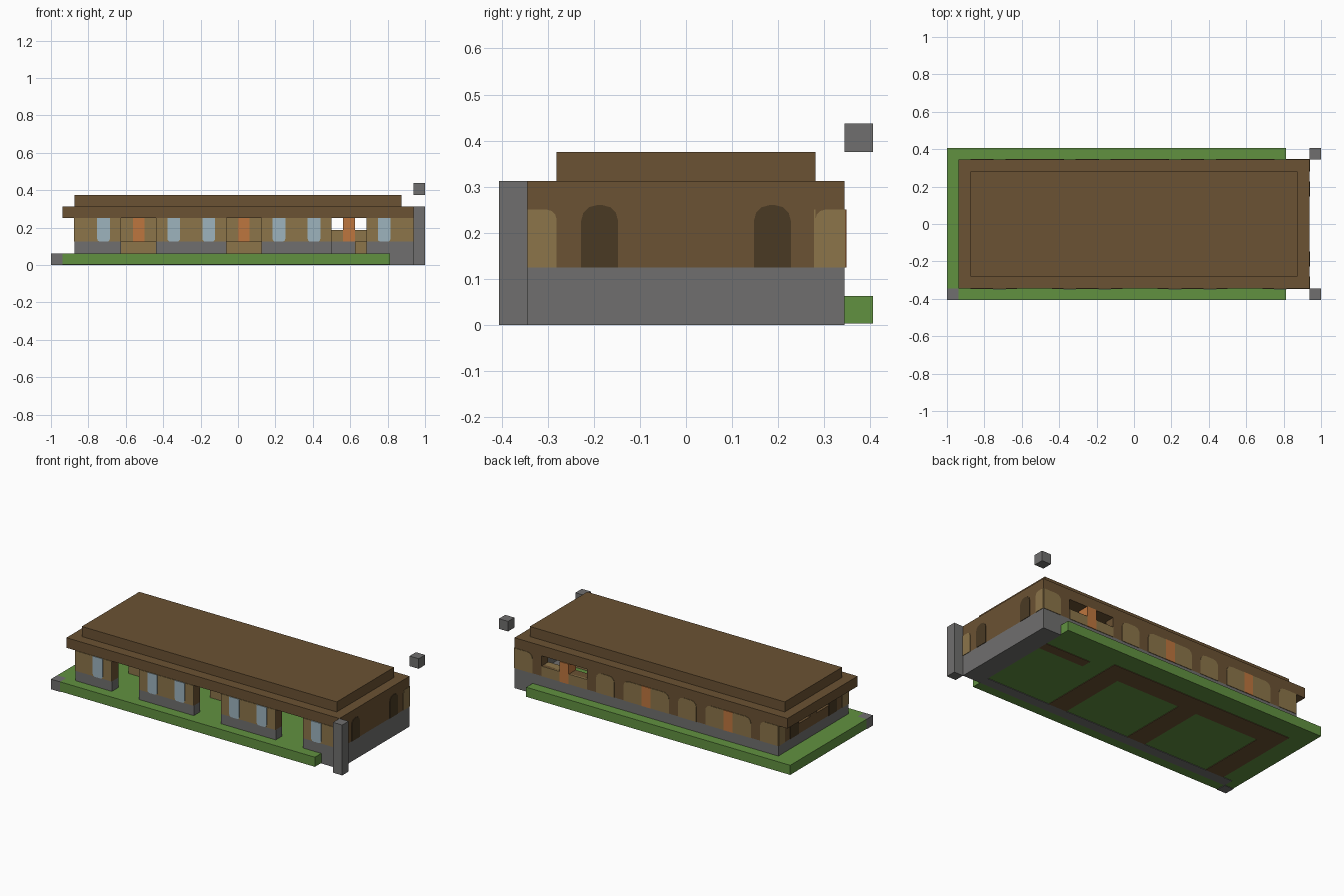
import bpy, bmesh, math

if "Cube" in bpy.data.objects:
    bpy.data.objects.remove(bpy.data.objects["Cube"], do_unlink=True)

V = 0.0625          # block size
LIFT = 0.003        # how far thin details stand proud


def material(name, rgb):
    lin = [((c / 255 + 0.055) / 1.055) ** 2.4 for c in rgb] + [1]
    m = bpy.data.materials.new(name)
    m.use_nodes = True
    m.diffuse_color = lin
    m.node_tree.nodes["Principled BSDF"].inputs["Base Color"].default_value = lin
    return m


STONE = material("grey_stone", (112, 111, 110))
GRASS = material("grass_green", (97, 145, 64))
BROWN = material("timber_brown", (107, 82, 51))
TAN = material("plank_tan", (140, 117, 74))
DARK = material("dark_opening", (74, 58, 36))
ORANGE = material("door_orange", (190, 118, 62))
GLASS = material("window_blue", (158, 180, 190))


def X(i):
    return -1 + V * i


def Y(j):
    return -6.5 * V + V * j


def finish(name, bm, mat):
    bmesh.ops.recalc_face_normals(bm, faces=bm.faces[:])
    me = bpy.data.meshes.new(name)
    bm.to_mesh(me)
    bm.free()
    me.materials.append(mat)
    ob = bpy.data.objects.new(name, me)
    bpy.context.collection.objects.link(ob)
    return ob


def block(name, i, j, k, mat, lift=0.0):
    """Box over half-open block ranges; lift raises the underside."""
    lo = (X(i[0]), Y(j[0]), V * k[0] + lift)
    hi = (X(i[1]), Y(j[1]), V * k[1])
    bm = bmesh.new()
    bmesh.ops.create_cube(bm, size=1)
    for v in bm.verts:
        v.co = [hi[a] if v.co[a] > 0 else lo[a] for a in range(3)]
    return finish(name, bm, mat)


def arch(name, axis, c0, c1, u0, u1, z0, z1, r0, r1, mat):
    """Panel with rounded end at z1, lying between planes c0 and c1."""
    s = 1 if z1 > z0 else -1
    pts = [(u0, z0), (u1, z0)]
    for u, r, d in ((u1, r1, -1), (u0, r0, 1)):
        arc = [(u + d * r * (1 - math.cos(t)), z1 - s * r * (1 - math.sin(t)))
               for t in (0, math.pi / 6, math.pi / 3, math.pi / 2)] if r else [(u, z1)]
        pts += arc if d < 0 else arc[::-1]
    bm = bmesh.new()
    vs = [bm.verts.new((u, c0, z) if axis == "y" else (c0, u, z)) for u, z in pts]
    face = bm.faces.new(vs)
    ext = bmesh.ops.extrude_face_region(bm, geom=[face])
    for v in ext["geom"]:
        if isinstance(v, bmesh.types.BMVert):
            v.co["xyz".index(axis)] = c1
    return finish(name, bm, mat)


# Ground
block("grass_front", (1, 29), (0, 1), (0, 1), GRASS, LIFT)
block("grass_field", (0, 29), (1, 13), (0, 1), GRASS, LIFT)
block("corner_stone", (0, 1), (0, 1), (0, 1), STONE)
block("end_footing", (29, 31), (1, 12), (0, 1), STONE)


def under(name, i, j, mat):
    ob = block(name, i, j, (0, 0.1), mat)
    return ob


# Underside strips
under("front_footing", (1, 29), (1, 2), STONE)
for i in (2, 11, 20):
    under("floor_strip", (i, i + 2), (2, 9), BROWN)
under("back_floor_strip", (2, 22), (9, 11), BROWN)
under("side_floor_strip", (24, 29), (9, 10), BROWN)

# Front wall in four pieces with open doorways
for a, b in ((2, 6), (9, 15), (18, 24), (27, 31)):
    block("front_base", (a, b), (1, 2), (1, 2), STONE)
    block("front_wall", (a, b), (1, 2), (2, 4), BROWN)
    arch("front_panel", "y", Y(1) - LIFT, Y(1), X(a), X(b), 2 * V, 4 * V, 0, 0, TAN)
for i in (4, 10, 13, 19, 22, 28):
    c = X(i + 0.5)
    arch("front_window", "y", Y(1) - 2 * LIFT, Y(2) + LIFT, c - 0.034, c + 0.034,
         4 * V, 2 * V, 0.015, 0.015, GLASS)

# Back wall with a high opening round the last door
block("back_base", (2, 31), (11, 12), (1, 2), STONE)
block("back_wall_lower", (2, 31), (11, 12), (2, 3), BROWN)
block("back_wall_upper", (2, 23), (11, 12), (3, 4), BROWN)
block("back_wall_corner", (28, 31), (11, 12), (3, 4), BROWN)
R = 0.035
back = (Y(11) - LIFT, Y(12) + LIFT)
for a, left, right in ((2, 0, R), (5, R, 0), (8, 0, R), (11, R, R),
                       (14, R, 0), (17, 0, R), (20, R, R), (29, R, 0)):
    arch("back_arch", "y", *back, X(a), X(a + 2), 2 * V, 4 * V, left, right, TAN)
for a in (23, 26):
    arch("back_sill", "y", *back, X(a), X(a + 2), 2 * V, 3 * V, 0, 0, TAN)
for i in (7, 16, 25):
    arch("back_door", "y", back[0] - LIFT, back[1] + LIFT / 2, X(i), X(i + 1),
         2 * V, 4 * V, 0, 0, ORANGE)

# End walls: left end closed, right end with two high openings
for i in (2, 30):
    block("end_base", (i, i + 1), (2, 11), (1, 2), STONE)
    block("end_wall_lower", (i, i + 1), (2, 11), (2, 3), BROWN)
block("end_wall_upper", (30, 31), (2, 11), (3, 4), BROWN)
for a, b in ((2, 4), (6, 7), (9, 11)):
    block("end_post", (2, 3), (a, b), (3, 4), BROWN)
for x, d in ((X(2), -1), (X(31), 1)):
    face = (x, x + d * LIFT)
    arch("end_corner_front", "x", *face, Y(1), Y(2), 2 * V, 4 * V, 0, 0.02, TAN)
    arch("end_corner_back", "x", *face, Y(11), Y(12), 2 * V, 4 * V, 0.02, 0, TAN)
    top = 0.26 if d > 0 else 4 * V
    for y in (-3 * V, 3 * V):
        arch("end_window", "x", *face, y - 0.04, y + 0.04, 2 * V, top, 0.034, 0.034, DARK)

# Low benches inside
block("bench_one", (5, 9), (5, 7), (1, 2), TAN)
block("bench_two", (14, 18), (5, 7), (1, 2), TAN)
block("bench_three", (26, 28), (5, 7), (1, 2), TAN)

# Stepped roof
block("roof_lower", (1, 31), (1, 12), (4, 5), BROWN)
block("roof_upper", (2, 30), (2, 11), (5, 6), BROWN)

# Corner pillar and floating block
block("corner_pillar", (31, 32), (0, 1), (0, 5), STONE)
block("floating_block", (31, 32), (12, 13), (6, 7), STONE)
